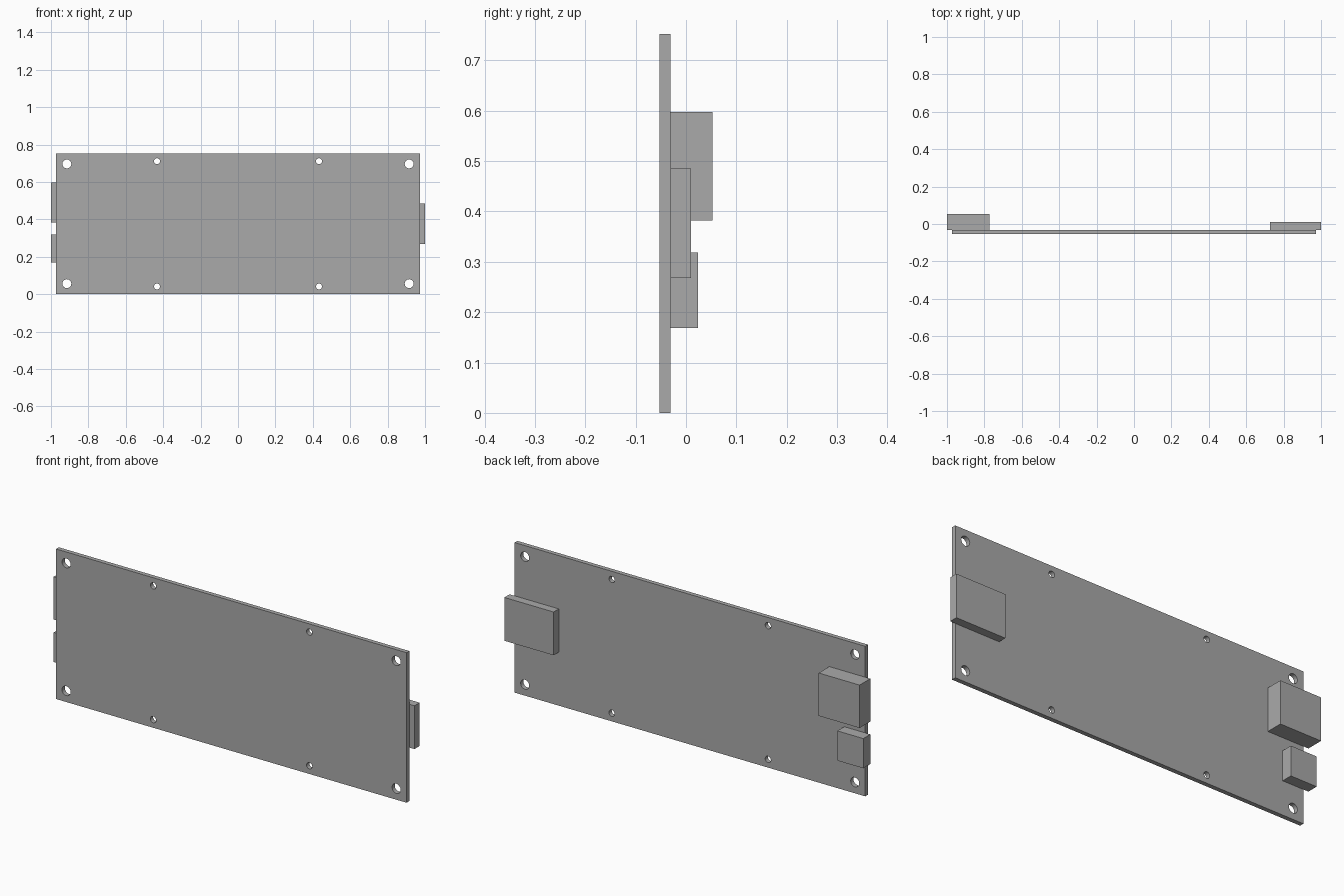
import bpy
import math

default = bpy.data.objects.get("Cube")
if default:
    bpy.data.objects.remove(default, do_unlink=True)

# Single plain grey
grey = bpy.data.materials.new("plain grey")
grey.use_nodes = True
GREY = (0.4, 0.4, 0.4, 1)
grey.diffuse_color = GREY
grey.node_tree.nodes["Principled BSDF"].inputs["Base Color"].default_value = GREY


def box(name, x, y, z):
    """Box from (low, high) ranges on each axis."""
    ranges = (x, y, z)
    bpy.ops.mesh.primitive_cube_add(size=1, location=[(a + b) / 2 for a, b in ranges])
    ob = bpy.context.object
    ob.name = name
    ob.scale = [b - a for a, b in ranges]
    bpy.ops.object.transform_apply(location=False, rotation=False, scale=True)
    ob.data.materials.append(grey)
    return ob


BACK = -0.031   # rear face of the board
HEIGHT = 0.752

# Upright board
board = box("board", (-0.972, 0.972), (-0.053, BACK), (0, HEIGHT))

# Mounting holes: larger ones at the corners, smaller ones along the long edges
cutters = []
for x, inset, radius in ((0.915, 0.056, 0.024), (0.433, 0.041, 0.016)):
    for side in (-1, 1):
        for z in (inset, HEIGHT - inset):
            bpy.ops.mesh.primitive_cylinder_add(
                vertices=16, radius=radius, depth=0.2,
                location=(side * x, -0.042, z), rotation=(math.pi / 2, 0, 0))
            cutter = bpy.context.object
            cutter.name = "hole_cutter"
            cutter.hide_render = True
            cutter.data.materials.append(grey)
            cutters.append(cutter)

bpy.ops.object.select_all(action="DESELECT")
board.select_set(True)
bpy.context.view_layer.objects.active = board
for cutter in cutters:
    mod = board.modifiers.new("hole", "BOOLEAN")
    mod.operation = "DIFFERENCE"
    mod.solver = "EXACT"
    mod.object = cutter
    bpy.ops.object.modifier_apply(modifier=mod.name)
for cutter in cutters:
    bpy.data.objects.remove(cutter, do_unlink=True)
bpy.ops.object.shade_smooth_by_angle(angle=math.radians(30))

# Connector blocks on the rear, overhanging the short edges
box("large_connector", (-1, -0.773), (BACK, 0.053), (0.382, 0.597))
box("small_connector", (-1, -0.856), (BACK, 0.024), (0.169, 0.318))
box("flat_connector", (0.727, 1), (BACK, 0.010), (0.268, 0.485))
